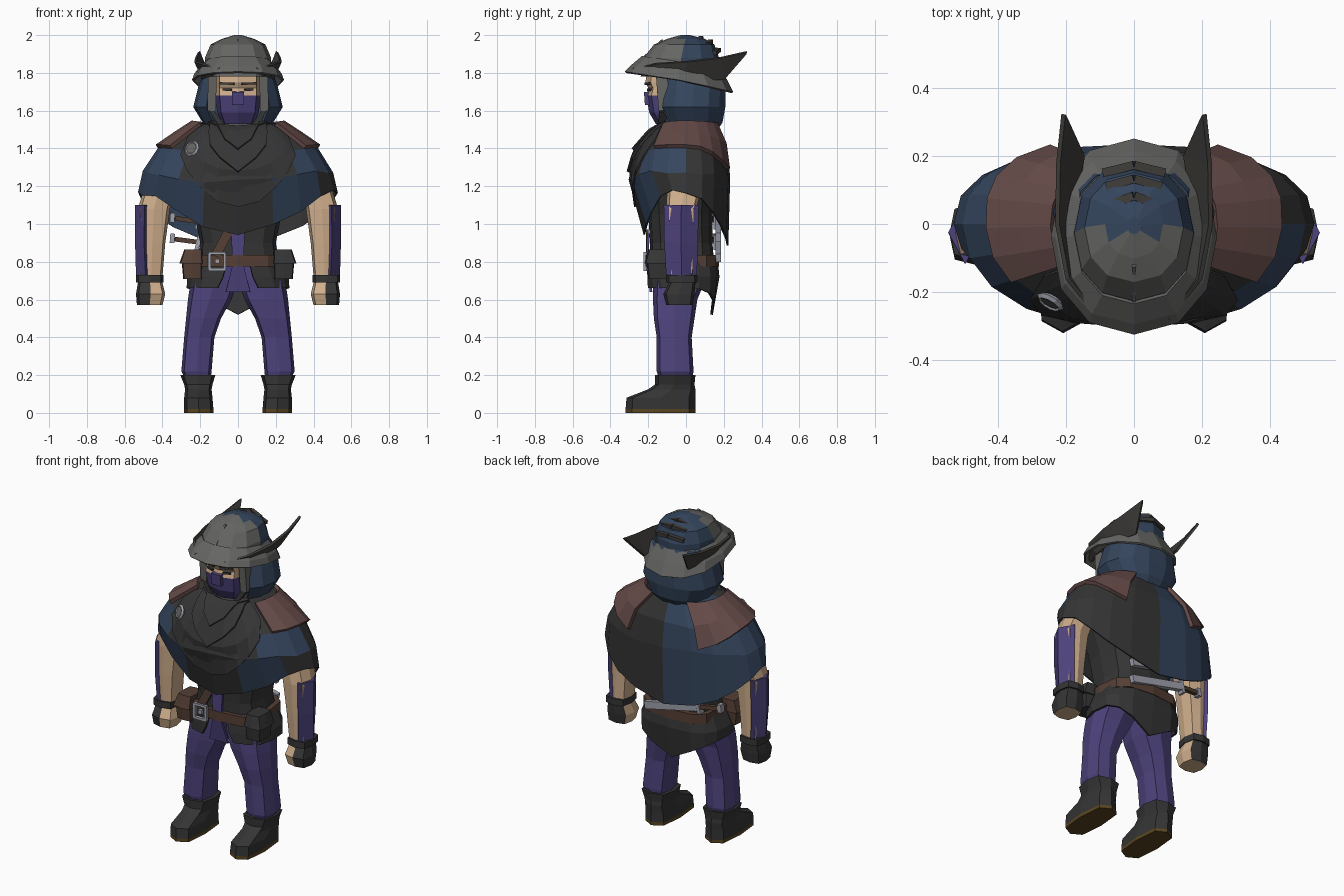
import bpy, bmesh, random
from math import sin, cos, radians
from mathutils import Vector

if "Cube" in bpy.data.objects:
    bpy.data.objects.remove(bpy.data.objects["Cube"])
random.seed(4)

COL = dict(dark=(.035, .035, .035), blue=(.035, .06, .11), purple=(.075, .055, .2), tan=(.62, .42, .26),
           brown=(.09, .05, .035), leather=(.13, .07, .065), grey=(.13, .13, .125), iron=(.05, .047, .042),
           steel=(.35, .36, .42), sole=(.1, .06, .015))
MATS = {}
for k, c in COL.items():
    MATS[k] = bpy.data.materials.new(k)
    MATS[k].diffuse_color = (*c, 1)


def loft(name, rings, color, closed=True, caps=True, thick=0):
    """Skin a list of rings; color is a name or a function of the face centre."""
    bm = bmesh.new()
    vs = [[bm.verts.new(p) for p in r] for r in rings]
    n = len(rings[0])
    for a, b in zip(vs, vs[1:]):
        for i in range(n if closed else n - 1):
            j = (i + 1) % n
            bm.faces.new((a[i], a[j], b[j], b[i]))
    if closed and caps:
        bm.faces.new(vs[0])
        bm.faces.new(vs[-1])
    bmesh.ops.recalc_face_normals(bm, faces=bm.faces)
    me = bpy.data.meshes.new(name)
    ob = bpy.data.objects.new(name, me)
    bpy.context.collection.objects.link(ob)
    used = []
    for f in bm.faces:
        c = color if isinstance(color, str) else color(f.calc_center_median())
        if c not in used:
            used.append(c)
            me.materials.append(MATS[c])
        f.material_index = used.index(c)
    bm.to_mesh(me)
    bm.free()
    if thick:
        m = ob.modifiers.new("thickness", 'SOLIDIFY')
        m.thickness, m.offset = thick, 0
    return ob


def sgnpow(v, e):
    return (abs(v) ** e if abs(v) > 1e-6 else 0) * (1 if v > 0 else -1)


def ring(x0, x1, y0, y1, z, n=8, e=.6, a0=0, a1=360):
    """Squarish oval filling the given x and y extents."""
    full = a1 - a0 == 360
    pts = []
    for i in range(n):
        a = radians(a0 + (a1 - a0) * i / (n if full else n - 1))
        pts.append(Vector(((x0 + x1) / 2 + (x1 - x0) / 2 * sgnpow(cos(a), e),
                           (y0 + y1) / 2 + (y1 - y0) / 2 * sgnpow(sin(a), e), z)))
    return pts


def bar(name, a, b, w, h, color):
    """Straight box from a to b."""
    a, b = Vector(a), Vector(b)
    d = (b - a).normalized()
    u = d.cross(Vector((0, 1, 0)) if abs(d.y) < .8 else Vector((0, 0, 1))).normalized() * w / 2
    v = d.cross(u).normalized() * h / 2
    return loft(name, [[p + u + v, p - u + v, p - u - v, p + u - v] for p in (a, b)], color)


def flip(rings, s):
    return [[Vector((p[0] * s, p[1], p[2])) for p in r] for r in rings]


for s, side in ((1, "left_"), (-1, "right_")):
    # boots and trouser legs
    loft(side + "sole", flip([ring(.13, .285, -.32, .05, z) for z in (0, .02)], s), "sole")
    loft(side + "boot", flip([ring(.13, .285, -.32, .05, .02), ring(.135, .285, -.315, .05, .08),
                              ring(.14, .28, -.2, .05, .125), ring(.135, .285, -.165, .045, .15),
                              ring(.12, .305, -.165, .05, .2)], s), "dark")
    loft(side + "leg", flip([ring(.145, .275, -.14, .03, .17), ring(.14, .3, -.155, .04, .22),
                             ring(.125, .285, -.155, .03, .4), ring(.09, .275, -.17, .045, .5),
                             ring(.035, .265, -.175, .06, .6),
                             ring(0, .25, -.175, .1, .7), ring(0, .22, -.17, .12, .82)], s), "purple")
    # arms: bare skin inside, guard outside
    loft(side + "arm", flip([ring(.28, .4, -.07, .07, 1.33), ring(.335, .5, -.1, .08, 1.18),
                             ring(.36, .53, -.105, .055, 1.08), ring(.385, .52, -.1, .05, .9),
                             ring(.4, .52, -.09, .045, .72)], s), "tan")
    loft(side + "forearm_guard", flip([ring(.445, .545, -.118, .068, 1.1, 4),
                                       ring(.45, .545, -.115, .063, .9, 4),
                                       ring(.44, .54, -.105, .058, .73, 4)], s), "purple")
    loft(side + "hand", flip([ring(.42, .52, -.07, .04, .74), ring(.4, .53, -.09, .05, .69),
                              ring(.385, .54, -.12, .045, .63), ring(.4, .535, -.105, .035, .57)], s),
         lambda c: "dark" if abs(c.x) > .48 or c.y > .03 else "tan")
    loft(side + "wrist_band", flip([ring(.395, .54, -.105, .06, z) for z in (.69, .73)], s), "dark")
    # belt pouches
    loft(side + "pouch", flip([ring(.19, .29, -.2, -.08, .71, 8, .3), ring(.19, .3, -.21, -.07, .82, 8, .3)], s),
         "brown" if s < 0 else "dark")
    loft(side + "pouch_flap", flip([ring(.185, .31, -.22, -.065, .79, 8, .3), ring(.19, .285, -.2, -.07, .865, 8, .3)], s),
         "brown" if s < 0 else "dark")

# tunic body and skirt, open at the front and pointed at the back
loft("tunic", [ring(-.22, .22, -.19, .15, .78, 12), ring(-.2, .2, -.19, .14, .9, 12),
               ring(-.23, .23, -.2, .14, 1.05, 12), ring(-.32, .32, -.2, .15, 1.3, 12),
               ring(-.16, .16, -.12, .12, 1.48, 12)], "dark")
skirt = [ring(-.22, .22, -.195, .16, .82, 15, .7, -82, 262), ring(-.265, .265, -.2, .17, .72, 15, .7, -80, 260),
         ring(-.265, .265, -.2, .165, .66, 15, .7, -74, 254)]
for p in skirt[2]:
    if p.y > 0:
        p.z -= .14 * max(0, 1 - abs(p.x) / .26)
        p.y -= .03 * max(0, 1 - abs(p.x) / .2)
loft("tunic_skirt", skirt, "dark", closed=False, thick=.014)
loft("front_sash", [[(-.035, -.2, .95), (.035, -.2, .95)], [(-.03, -.205, .78), (.03, -.205, .78)],
                    [(-.065, -.185, .64), (.065, -.185, .64)]], "purple", closed=False, thick=.014)

# belt, buckle and strap
loft("belt", [ring(-.24, .24, -.215, .175, z, 12) for z in (.775, .835)], "brown")
for a, b in (((-.155, .845), (-.065, .845)), ((-.155, .76), (-.065, .76)),
             ((-.15, .76), (-.15, .845)), ((-.07, .76), (-.07, .845))):
    bar("buckle_bar", (a[0], -.215, a[1]), (b[0], -.215, b[1]), .015, .02, "steel")
bar("buckle_stud", (-.11, -.205, .803), (-.11, -.225, .803), .025, .025, "steel")
bar("hanging_strap", (-.05, -.205, .96), (-.12, -.205, .83), .05, .015, "brown")

# pair of sheathed daggers across the lower back
for z in (1.03, .92):
    bar("dagger_pommel", (-.36, .15, z + .005), (-.335, .15, z + .003), .05, .035, "steel")
    bar("dagger_grip", (-.335, .15, z), (-.22, .165, z - .015), .025, .025, "brown")
    bar("dagger_guard", (-.22, .165, z - .015), (-.2, .165, z - .02), .08, .04, "steel")
    bar("dagger_sheath", (-.2, .17, z - .02), (.16, .17, z - .1), .045, .03, "steel")

# cape surface: t runs from neck (0) to hem (4), a is the angle around the body
RX = (.14, .23, .42, .5, .525)
YF = (.13, .18, .265, .3, .22)
YB = (.12, .16, .215, .23, .22)
ZS = (1.53, 1.53, 1.4, 1.28, 1.17)
ZF = (1.5, 1.47, 1.37, 1.22, .95)
ZB = (1.54, 1.52, 1.4, 1.25, .9)


def cape_pt(a, t, off=0):
    i = min(int(t), 3)
    mix = lambda k: k[i] + (k[i + 1] - k[i]) * (t - i)
    c, q = cos(radians(a)), sin(radians(a))
    fore = q < 0
    z = mix(ZS) + (mix(ZF if fore else ZB) - mix(ZS)) * abs(q) ** (3.4 if fore else 1.6)
    return Vector(((mix(RX) + off) * sgnpow(c, .88 if fore else .8),
                   (mix(YF if fore else YB) + off) * sgnpow(q, .95 if fore else .85), z + off * .6))


def patch(name, angles, low, high, steps, off, color, thick=.015):
    rows = [[cape_pt(a, low(a) + (high(a) - low(a)) * i / steps, off) for a in angles] for i in range(steps + 1)]
    return loft(name, rows, color, closed=False, thick=thick)


def cape_color(c):
    if c.y > 0:
        return "dark" if c.x > 0 else "blue"
    if abs(c.x) < .25 or (c.x > .43 and c.z < 1.25):
        return "dark"
    return "blue"


cape = [[cape_pt(a, t) for a in range(0, 360, 18)] for t in (0, 1, 2, 3, 4)]
for r in cape[3:]:
    for p in r:
        p.z += random.uniform(-.018, .018)
loft("cape", cape, cape_color, caps=False, thick=.008)
front = range(-140, -39, 10)
patch("cape_front_drape", front, lambda a: 0, lambda a: 3.5 - 2 * (abs(a + 90) / 50) ** 2, 4, .01, "dark", .01)
patch("scarf_fold", front, lambda a: 0, lambda a: max(.5, 2.7 - abs(a + 90) / 20), 3, .018, "dark")
patch("inner_scarf_fold", front, lambda a: 0, lambda a: max(.4, 1.9 - abs(a + 90) / 20), 2, .026, "dark")
for name, lo in (("left_shoulder_pad", -36), ("right_shoulder_pad", 114)):
    patch(name, range(lo, lo + 103, 17), lambda a: .95, lambda a: 1.97 + 1.0 * max(0, sin(radians(a))) ** 2, 2, .014,
          "leather", .022)

# round brooch on the chest
turn = (radians(70), 0, radians(-30))
bpy.ops.mesh.primitive_torus_add(major_segments=10, minor_segments=4, major_radius=.034, minor_radius=.01,
                                 location=(-.245, -.228, 1.4), rotation=turn)
bpy.context.object.name = "brooch_ring"
bpy.context.object.data.materials.append(MATS["steel"])
bpy.ops.mesh.primitive_cylinder_add(vertices=10, radius=.032, depth=.015, location=(-.245, -.225, 1.4), rotation=turn)
bpy.context.object.name = "brooch_disc"
bpy.context.object.data.materials.append(MATS["grey"])

# head, mask and face details
loft("neck", [ring(-.1, .1, -.11, .1, 1.42), ring(-.1, .1, -.13, .1, 1.56)], "grey")
loft("head", [ring(-.085, .085, -.16, .08, 1.53), ring(-.11, .11, -.195, .08, 1.59), ring(-.12, .12, -.21, .08, 1.68),
              ring(-.12, .12, -.2, .08, 1.72), ring(-.12, .12, -.215, .08, 1.75), ring(-.12, .12, -.2, .08, 1.85)],
     lambda c: "purple" if c.z < 1.68 else "tan")
bar("mask_nose", (0, -.2, 1.63), (0, -.205, 1.7), .065, .035, "purple")
for s in (1, -1):
    bar("eye", (s * .035, -.2, 1.71), (s * .08, -.185, 1.712), .012, .015, "dark")
    bar("brow", (s * .02, -.21, 1.742), (s * .095, -.188, 1.745), .012, .018, "iron")
    bar("cheek_guard", (s * .135, -.13, 1.8), (s * .14, -.115, 1.6), .045, .06, "grey")
    bar("chin_strap", (s * .14, -.12, 1.6), (s * .085, -.13, 1.52), .025, .04, "dark")

# hood, open at the face
loft("hood", [ring(-r, r, -r * .7, b, z, 12, .85, -48, 228) for z, r, b in
              ((1.48, .15, .15), (1.54, .18, .19), (1.62, .23, .205), (1.72, .205, .205), (1.84, .165, .16))],
     "blue", closed=False, thick=.014)

# hat crown and brim
loft("hat_crown", [ring(-x, x, f, b, z, 12, .9) for z, x, f, b in
                   ((1.78, .18, -.24, .17), (1.88, .175, -.225, .175), (1.95, .145, -.17, .15),
                    (1.98, .085, -.1, .1), (2.0, .02, -.03, .02))],
     lambda c: "grey" if c.y < -.03 else "iron" if c.y > .12 and abs(c.x) < .04 else "blue")
for y, z, w in ((.07, 1.982, .06), (.12, 1.964, .08), (.16, 1.92, .09)):
    for s in (1, -1):
        bar("crown_slat", (s * w, y - .01, z - .014), (0, y + .012, z + .002), .022, .025, "iron")
bar("crown_ridge", (0, -.24, 1.86), (0, -.12, 1.972), .012, .02, "grey")
brim = [ring(-.17, .17, -.23, .16, 1.85, 12, .9), ring(-.225, .225, -.29, .21, 1.79, 12, .9),
        ring(-.238, .238, -.32, .245, 1.755, 12, .9)]
for k, r in enumerate(brim):
    for p in r:
        p.z += -.15 * p.y if p.y < 0 else -.12 * p.y * k
loft("hat_brim", brim, "grey", caps=False, thick=.012)

# upswept side flaps ending in long rear points
top = [(.1, -.28, 1.825), (.195, -.16, 1.85), (.225, 0, 1.86), (.222, .18, 1.88), (.207, .322, 1.912)]
low = [(.1, -.25, 1.8), (.165, -.13, 1.775), (.185, 0, 1.77), (.15, .2, 1.765), (.203, .317, 1.9)]
for s, side in ((1, "left_"), (-1, "right_")):
    loft(side + "hat_flap", flip([low, top], s), "iron", closed=False, thick=.014)

for m in bpy.data.materials:
    if m.users and not m.is_grease_pencil:
        m.use_nodes = True
        m.node_tree.nodes["Principled BSDF"].inputs["Base Color"].default_value = m.diffuse_color
